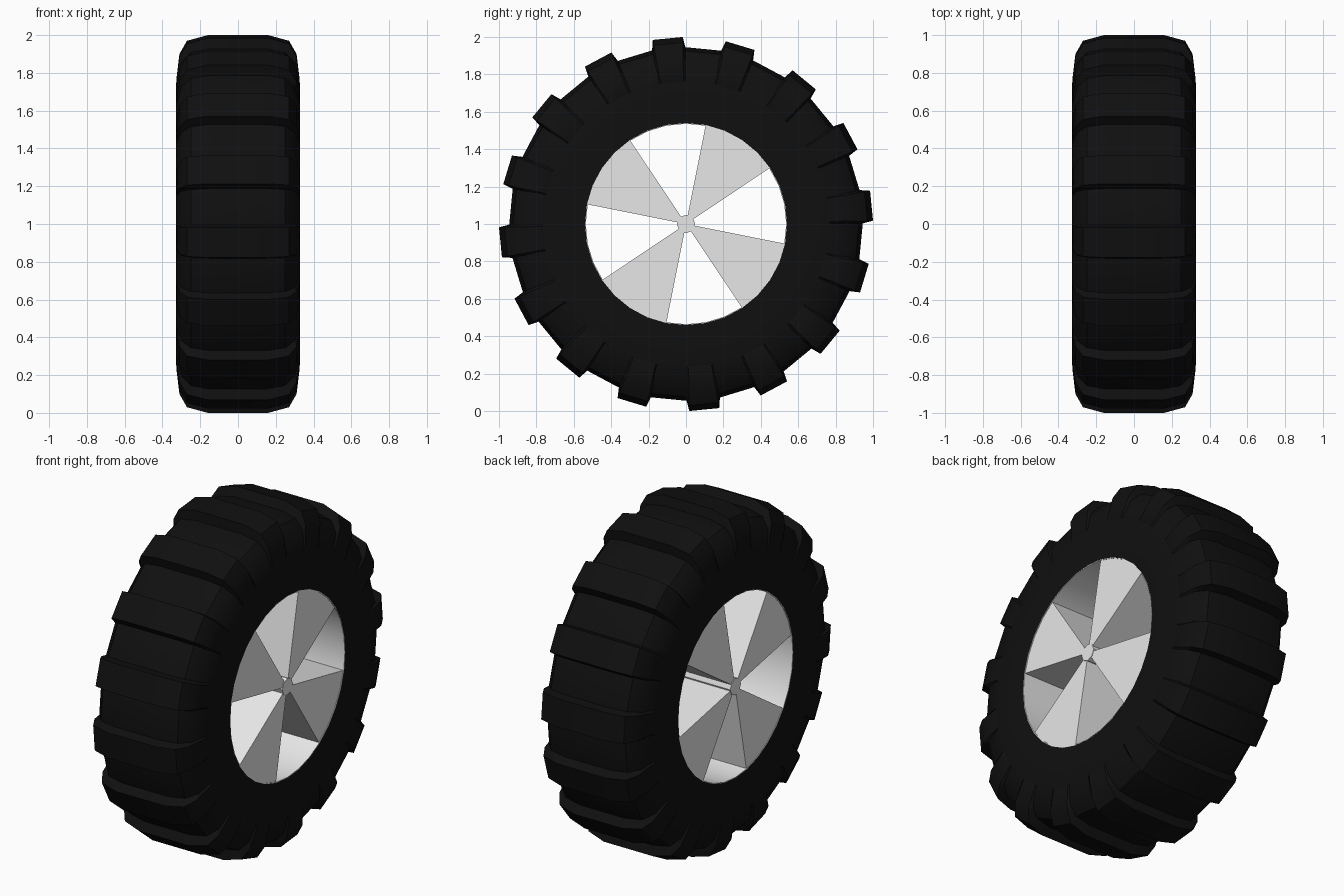
import bpy, bmesh
from math import cos, sin, radians

old = bpy.data.objects.get("Cube")
if old:
    bpy.data.objects.remove(old, do_unlink=True)

STEP = 11.25          # 32 sides around the axle
HALF = 0.325          # half width of the rim
RIM = 0.54            # rim radius


def material(name, color, rough):
    m = bpy.data.materials.new(name)
    m.use_nodes = True
    m.diffuse_color = color
    bsdf = m.node_tree.nodes["Principled BSDF"]
    bsdf.inputs["Base Color"].default_value = color
    bsdf.inputs["Roughness"].default_value = rough
    return m


rubber = material("black rubber", (0.005, 0.005, 0.005, 1), 0.8)
metal = material("light grey metal", (0.8, 0.8, 0.8, 1), 0.5)


def polar(x, r, deg):
    """Point at radius r and angle deg around the axle, which runs along x."""
    a = radians(deg)
    return (x, r * cos(a), 1 + r * sin(a))


def finish(name, bm, mat, angle=35, recalc=True):
    if recalc:
        bmesh.ops.recalc_face_normals(bm, faces=bm.faces)
    mesh = bpy.data.meshes.new(name)
    bm.to_mesh(mesh)
    bm.free()
    mesh.materials.append(mat)
    ob = bpy.data.objects.new(name, mesh)
    bpy.context.collection.objects.link(ob)
    bpy.ops.object.select_all(action="DESELECT")
    ob.select_set(True)
    bpy.context.view_layer.objects.active = ob
    bpy.ops.object.shade_smooth_by_angle(angle=radians(angle))
    return ob


def bridge(bm, a, b, closed=True):
    n = len(a)
    for i in range(n if closed else n - 1):
        j = (i + 1) % n
        bm.faces.new((a[i], a[j], b[j], b[i]))


def lathe(name, profile, mat, sides=32, closed=False):
    bm = bmesh.new()
    rings = [[bm.verts.new(polar(x, r, 360 * i / sides)) for i in range(sides)]
             for x, r in profile]
    for a, b in zip(rings, rings[1:]):
        bridge(bm, a, b)
    if closed:
        bridge(bm, rings[-1], rings[0])
    else:
        bm.faces.new(rings[0])
        bm.faces.new(rings[-1])
    return finish(name, bm, mat)


# Tyre carcass: mirrored half profile, turned around the axle
half = [(HALF, RIM), (0.328, 0.65), (0.327, 0.75), (0.30, 0.87), (0.25, 0.925), (0.15, 0.945)]
lathe("tyre", half + [(-x, r) for x, r in reversed(half)], rubber, closed=True)

# Tread lugs: tapered blocks wrapping over both shoulders
lug = [(0.326, 0.77, 0.322, 0.76), (0.31, 0.90, 0.295, 0.865),
       (0.27, 0.97, 0.24, 0.92), (0.16, 1.0, 0.15, 0.935)]
sections = lug + [(-a, b, -c, d) for a, b, c, d in reversed(lug)]
bm = bmesh.new()
for k in range(16):
    mid = (2 * k + 0.5) * STEP
    loops = []
    for tx, tr, bx, br in sections:
        corners = [(bx, br, -5.6), (tx, tr, -4.6), (tx, tr, 4.6), (bx, br, 5.6)]
        loops.append([bm.verts.new(polar(x, r, mid + d)) for x, r, d in corners])
    for a, b in zip(loops, loops[1:]):
        bridge(bm, a, b)
    bm.faces.new(loops[0])
    bm.faces.new(loops[-1])
finish("tread_lugs", bm, rubber, 30)

# Rim barrel: thin tube lining the opening
lathe("rim_barrel", [(HALF, RIM), (-HALF, RIM), (-HALF, RIM - 0.004), (HALF, RIM - 0.004)],
      metal, closed=True)

# Four wedge spokes running the full width of the rim
bm = bmesh.new()
for k in range(4):
    start = 3 * STEP + 90 * k
    outline = [(RIM - 0.002, start + i * STEP) for i in range(5)]
    outline += [(0.04, start + 4 * STEP), (0.04, start)]
    ends = [[bm.verts.new(polar(x, r, d)) for r, d in outline] for x in (HALF - 0.003, 0.003 - HALF)]
    bridge(bm, *ends)
    for e in ends:
        bm.faces.new(e)
finish("spokes", bm, metal)

# Axle hub
lathe("hub", [(HALF, 0.05), (-HALF, 0.05)], metal, sides=8)
